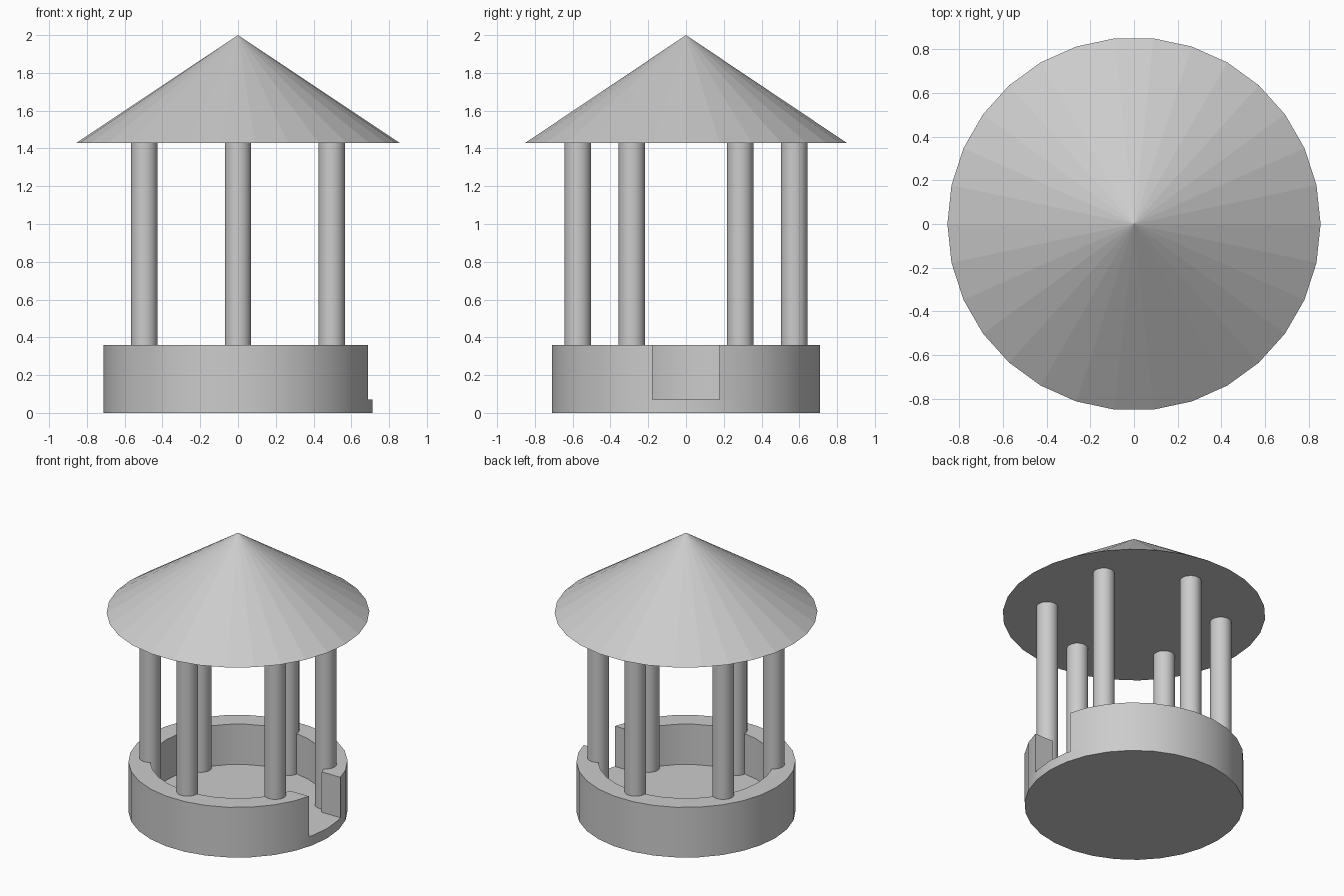
import bpy, bmesh
from math import cos, sin, radians

cube = bpy.data.objects.get("Cube")
if cube:
    bpy.data.objects.remove(cube, do_unlink=True)

SIDES = 30
STEP = 360 / SIDES
OUTER, INNER, FLOOR, RIM = 0.713, 0.572, 0.07, 0.36
EAVES, PEAK = 1.43, 2.0
GAP = 0.178  # half width of the doorway

stone = bpy.data.materials.new("plain_grey")
stone.use_nodes = True
grey = (0.6, 0.6, 0.6, 1)
stone.diffuse_color = grey
stone.node_tree.nodes["Principled BSDF"].inputs["Base Color"].default_value = grey


def finish(name, bm, smooth=True):
    bmesh.ops.recalc_face_normals(bm, faces=bm.faces)
    mesh = bpy.data.meshes.new(name)
    bm.to_mesh(mesh)
    bm.free()
    mesh.materials.append(stone)
    if smooth:
        mesh.shade_smooth()
        mesh.set_sharp_from_angle(angle=radians(30))
    obj = bpy.data.objects.new(name, mesh)
    bpy.context.collection.objects.link(obj)
    return obj


def tapered(name, r_low, r_high, z_low, z_high, x=0, y=0, smooth=True):
    """Upright cylinder or cone with a corner on the +x axis."""
    bm = bmesh.new()

    def ring(r, z):
        return [bm.verts.new((x + r * cos(radians(i * STEP)),
                              y + r * sin(radians(i * STEP)), z))
                for i in range(SIDES)]

    low = ring(r_low, z_low)
    bm.faces.new(low)
    if r_high:
        high = ring(r_high, z_high)
        bm.faces.new(high)
    else:
        tip = bm.verts.new((x, y, z_high))
    for i in range(SIDES):
        j = (i + 1) % SIDES
        if r_high:
            bm.faces.new((low[i], low[j], high[j], high[i]))
        else:
            bm.faces.new((low[i], low[j], tip))
    return finish(name, bm, smooth)


def wall_outline(r):
    """Polygon arc from one doorway jamb round to the other."""
    a = radians(1.5 * STEP)
    jamb = (r * cos(radians(STEP / 2)) - GAP * sin(a)) / cos(a)
    arc = [(r * cos(radians(i * STEP)), r * sin(radians(i * STEP)))
           for i in range(2, SIDES - 1)]
    return [(jamb, GAP)] + arc + [(jamb, -GAP)]


# Floor slab and the ring wall with its doorway on the +x side
tapered("floor_slab", OUTER, OUTER, 0, FLOOR)

bm = bmesh.new()
sections = []
for (ox, oy), (ix, iy) in zip(wall_outline(OUTER), wall_outline(INNER)):
    sections.append([bm.verts.new(p) for p in (
        (ox, oy, FLOOR), (ox, oy, RIM), (ix, iy, RIM), (ix, iy, FLOOR))])
for a, b in zip(sections, sections[1:]):
    for k in range(4):
        n = (k + 1) % 4
        bm.faces.new((a[k], b[k], b[n], a[n]))
bm.faces.new(sections[0])
bm.faces.new(sections[-1])
finish("ring_wall", bm)

# Six posts, half sunk into the inner face of the wall
for k in range(6):
    angle = radians(30 + 60 * k)
    tapered(f"post_{k + 1}", 0.07, 0.07, FLOOR, EAVES,
            0.573 * cos(angle), 0.573 * sin(angle))

# Conical roof with a flat underside
tapered("roof", 0.855, 0, EAVES, PEAK, smooth=False)
